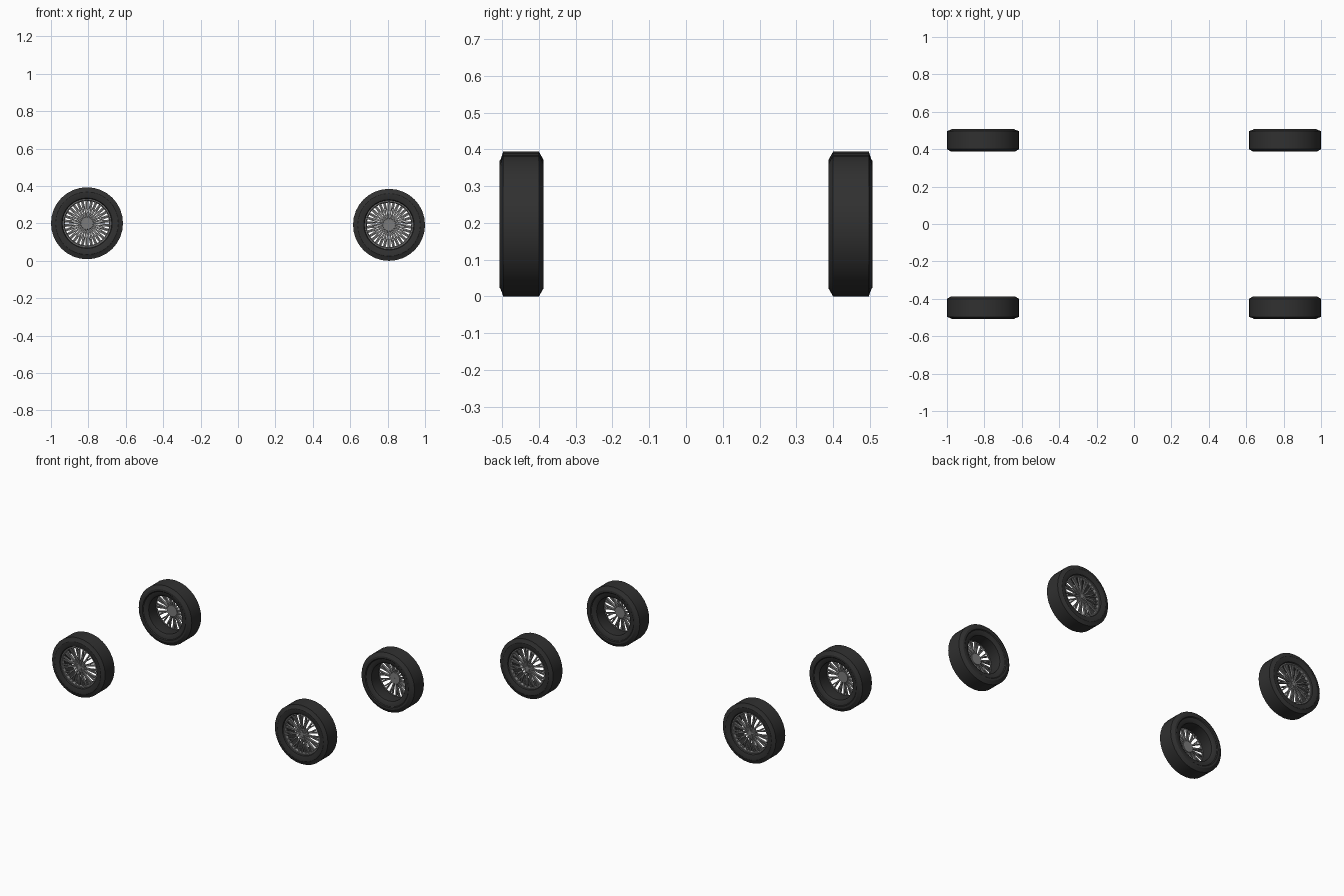
import bpy, bmesh
from math import pi, cos, sin, radians
from mathutils import Matrix, Vector

cube = bpy.data.objects.get("Cube")
if cube:
    bpy.data.objects.remove(cube, do_unlink=True)


def material(name, value):
    m = bpy.data.materials.new(name)
    m.use_nodes = True
    color = (value, value, value, 1)
    m.diffuse_color = color
    m.node_tree.nodes["Principled BSDF"].inputs["Base Color"].default_value = color
    return m


rubber = material("black rubber", 0.03)
metal = material("grey metal", 0.2)


def finish(bm, name, mat, angle=30):
    bmesh.ops.recalc_face_normals(bm, faces=bm.faces)
    mesh = bpy.data.meshes.new(name)
    bm.to_mesh(mesh)
    bm.free()
    mesh.materials.append(mat)
    ob = bpy.data.objects.new(name, mesh)
    bpy.context.collection.objects.link(ob)
    bpy.ops.object.select_all(action="DESELECT")
    ob.select_set(True)
    bpy.context.view_layer.objects.active = ob
    bpy.ops.object.shade_smooth_by_angle(angle=radians(angle))
    return ob


def lathe(name, profile, mat, steps=32):
    """Spin a closed (radius, y) profile around the axle."""
    bm = bmesh.new()
    verts = [bm.verts.new((r, y, 0)) for r, y in profile]
    edges = [bm.edges.new((a, b)) for a, b in zip(verts, verts[1:] + verts[:1])]
    bmesh.ops.spin(bm, geom=verts + edges, cent=(0, 0, 0), axis=(0, 1, 0),
                   angle=2 * pi, steps=steps)
    bmesh.ops.remove_doubles(bm, verts=bm.verts, dist=1e-5)
    return finish(bm, name, mat)


def bar(bm, stations, spin):
    """Loft rectangles (radius, half width, outer y, inner y, sweep) into a spoke."""
    rings = []
    for r, w, y0, y1, sweep in stations:
        rot = Matrix.Rotation(spin + sweep, 4, "Y")
        rings.append([bm.verts.new(rot @ Vector((r, y, t)))
                      for y, t in ((y0, -w), (y0, w), (y1, w), (y1, -w))])
    for a, b in zip(rings, rings[1:]):
        for i in range(4):
            j = (i + 1) % 4
            bm.faces.new((a[i], a[j], b[j], b[i]))
    bm.faces.new(rings[0])
    bm.faces.new(rings[-1][::-1])


# Tyre with bevelled shoulders, raised sidewall band and a deep inner barrel
tyre = lathe("tyre", [
    (0.13, -0.046), (0.135, -0.054), (0.157, -0.06), (0.168, -0.06),
    (0.172, -0.057), (0.1925, -0.05), (0.1925, 0.047), (0.17, 0.06),
    (0.157, 0.06), (0.152, 0.055), (0.132, 0.052), (0.122, 0.045),
    (0.122, -0.03), (0.126, -0.044)], rubber)

# Thin metal lip around the spokes
lip = lathe("rim_lip", [(0.131, -0.047), (0.124, -0.047),
                        (0.119, -0.034), (0.131, -0.034)], metal)

# Fifteen forked spokes
SPOKES = 15
bm = bmesh.new()
for k in range(SPOKES):
    spin = 2 * pi * k / SPOKES
    bar(bm, [(0.022, 0.004, -0.04, -0.026, 0), (0.07, 0.005, -0.046, -0.03, 0)], spin)
    for side in (-1, 1):
        bar(bm, [(0.066, 0.003, -0.046, -0.03, side * 0.03),
                 (0.122, 0.0045, -0.043, -0.032, side * 0.085)], spin)
spokes = finish(bm, "spokes", metal)

# Hub with a five pointed cap and wheel bolts
hub = lathe("hub", [(0.001, -0.038), (0.032, -0.038), (0.036, -0.034),
                    (0.036, -0.022), (0.001, -0.022)], metal, 30)
bm = bmesh.new()
star = [bm.verts.new((r * sin(i * pi / 5), -0.044, r * cos(i * pi / 5)))
        for i, r in enumerate((0.028, 0.012) * 5)]
face = bm.faces.new(star)
ext = bmesh.ops.extrude_face_region(bm, geom=[face])
bmesh.ops.translate(bm, verts=[v for v in ext["geom"] if isinstance(v, bmesh.types.BMVert)],
                    vec=(0, 0.008, 0))
cap = finish(bm, "hub_star", metal)
bm = bmesh.new()
for i in range(5):
    a = (i + 0.5) * 2 * pi / 5
    place = (Matrix.Translation((0.022 * sin(a), -0.039, 0.022 * cos(a)))
             @ Matrix.Rotation(pi / 2, 4, "X"))
    bmesh.ops.create_cone(bm, cap_ends=True, segments=6, radius1=0.004,
                          radius2=0.004, depth=0.006, matrix=place)
bolts = finish(bm, "wheel_bolts", metal)

# Four wheels, rear pair turned to face backwards
parts = [tyre, lip, spokes, hub, cap, bolts]
for side, x, z in (("left", 0.8075, 0.1925), ("right", -0.8075, 0.201)):
    for end, y, turn in (("front", -0.447, 0), ("back", 0.447, pi)):
        for part in parts:
            ob = part.copy()
            ob.name = f"{end}_{side}_{part.name}"
            ob.location = (x, y, z)
            ob.rotation_euler = (0, 0, turn)
            bpy.context.collection.objects.link(ob)
for part in parts:
    bpy.data.objects.remove(part, do_unlink=True)
